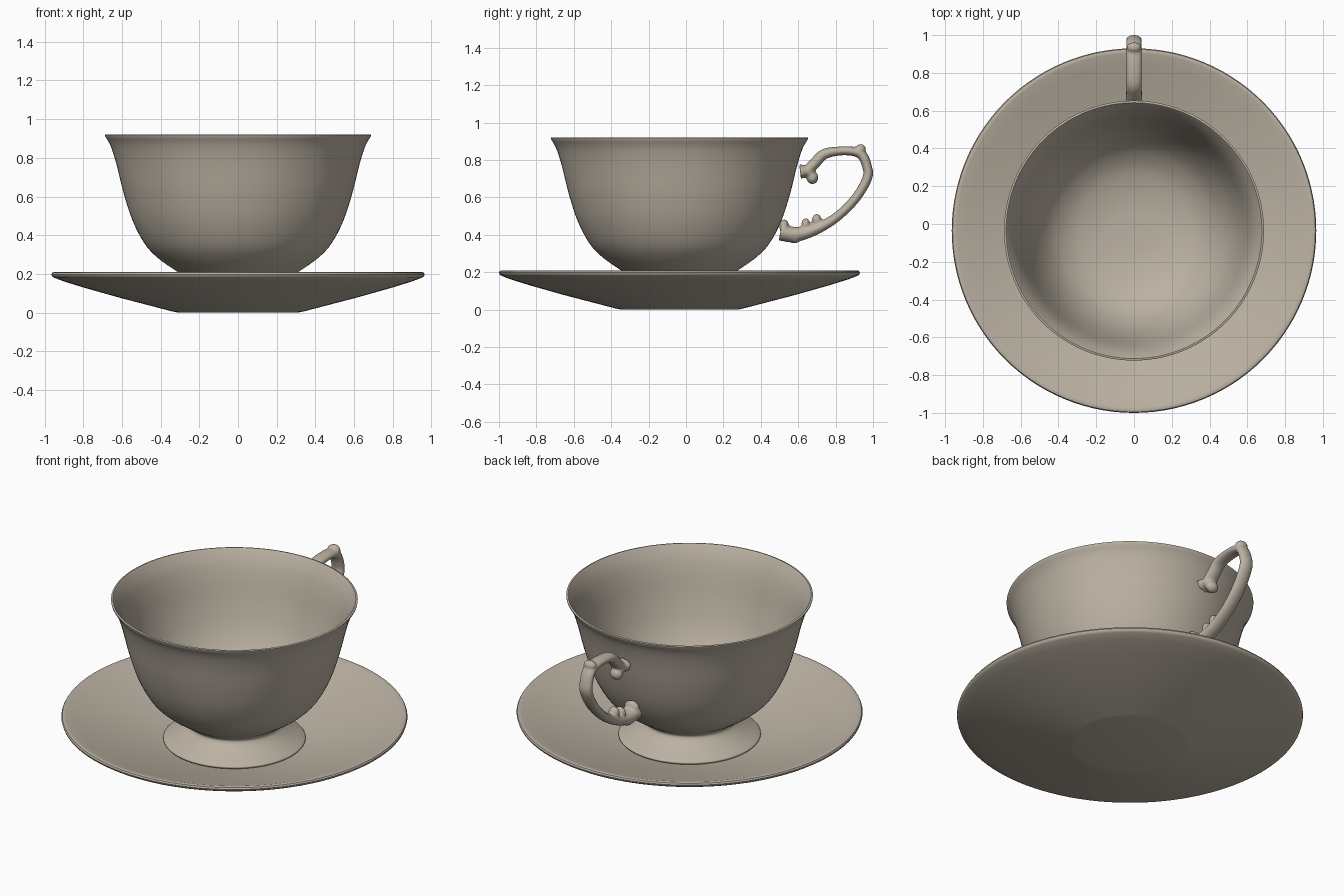
import bpy, bmesh, math
from mathutils import Vector

if "Cube" in bpy.data.objects:
    bpy.data.objects.remove(bpy.data.objects["Cube"])

CY = -0.035  # shared axis of cup and saucer
SEG = 112

china = bpy.data.materials.new("warm_beige_china")
china.diffuse_color = (0.50, 0.445, 0.365, 1)
china.use_nodes = True
china.node_tree.nodes["Principled BSDF"].inputs["Base Color"].default_value = china.diffuse_color


def catmull(pts, steps):
    """Smooth interpolation through tuples of any length."""
    vs = [Vector(p) for p in pts]
    vs = [vs[0] * 2 - vs[1]] + vs + [vs[-1] * 2 - vs[-2]]
    out = []
    for i in range(1, len(vs) - 2):
        a, b, c, d = vs[i - 1:i + 3]
        for s in range(steps):
            t = s / steps
            out.append(0.5 * (2 * b + (c - a) * t + (2 * a - 5 * b + 4 * c - d) * t * t
                              + (3 * b - a - 3 * c + d) * t ** 3))
    out.append(vs[-2])
    return out


def finish(bm, name, angle=40):
    bmesh.ops.recalc_face_normals(bm, faces=bm.faces)
    me = bpy.data.meshes.new(name)
    bm.to_mesh(me)
    bm.free()
    ob = bpy.data.objects.new(name, me)
    bpy.context.collection.objects.link(ob)
    me.materials.append(china)
    bpy.ops.object.select_all(action='DESELECT')
    bpy.context.view_layer.objects.active = ob
    ob.select_set(True)
    bpy.ops.object.shade_smooth_by_angle(angle=math.radians(angle))
    return ob


def lathe(name, profile):
    """Revolve a profile of (radius, z) whose ends lie on the axis."""
    bm = bmesh.new()
    rings = []
    for r, z in profile:
        if r < 1e-4:
            rings.append([bm.verts.new((0, CY, z))])
        else:
            rings.append([bm.verts.new((r * math.cos(2 * math.pi * k / SEG),
                                        CY + r * math.sin(2 * math.pi * k / SEG), z))
                          for k in range(SEG)])
    for a, b in zip(rings, rings[1:]):
        for k in range(SEG):
            n = (k + 1) % SEG
            quad = [a[k % len(a)], a[n % len(a)], b[n % len(b)], b[k % len(b)]]
            bm.faces.new(list(dict.fromkeys(quad)))
    return finish(bm, name)


# saucer: flat base, straight flaring side, rounded lip
lathe("saucer", [(0, 0), (0.31, 0), (0.34, 0.006), (0.62, 0.079), (0.80, 0.130), (0.90, 0.161),
                 (0.95, 0.180), (0.962, 0.188), (0.965, 0.198), (0.960, 0.207), (0.950, 0.210),
                 (0.938, 0.208), (0.88, 0.189), (0.72, 0.142), (0.55, 0.095),
                 (0.42, 0.062), (0.34, 0.046), (0.25, 0.038), (0, 0.036)])

# cup: hollow flared foot, bowl outside, rim, bowl inside
foot_under = [(0, 0.17), (0.14, 0.165), (0.23, 0.13), (0.32, 0.075), (0.375, 0.057)]
outer = catmull([(0.390, 0.057), (0.397, 0.067), (0.388, 0.077), (0.335, 0.105), (0.285, 0.138),
                 (0.262, 0.165), (0.275, 0.187), (0.33, 0.222), (0.415, 0.283), (0.482, 0.355),
                 (0.545, 0.475), (0.592, 0.62), (0.628, 0.765), (0.658, 0.86), (0.687, 0.912)], 4)
inner = catmull([(0.688, 0.919), (0.680, 0.921), (0.671, 0.914), (0.636, 0.85), (0.606, 0.76),
                 (0.570, 0.62), (0.523, 0.485), (0.460, 0.375), (0.39, 0.305), (0.30, 0.255),
                 (0.16, 0.222), (0, 0.215)], 4)
lathe("cup", foot_under + [tuple(p) for p in outer] + [tuple(p) for p in inner])

# handle: swept oval tube, path rows are (y, z, in-plane radius, half width)
path = catmull([(0.610, 0.738, 0.040, 0.058), (0.650, 0.745, 0.030, 0.046), (0.690, 0.785, 0.030, 0.042),
                (0.740, 0.832, 0.028, 0.042), (0.82, 0.848, 0.024, 0.042), (0.895, 0.846, 0.025, 0.042),
                (0.942, 0.825, 0.027, 0.042), (0.968, 0.765, 0.026, 0.042), (0.970, 0.705, 0.026, 0.042),
                (0.912, 0.602, 0.025, 0.042), (0.825, 0.511, 0.025, 0.042), (0.735, 0.450, 0.028, 0.042),
                (0.645, 0.413, 0.034, 0.044), (0.570, 0.402, 0.042, 0.050), (0.505, 0.415, 0.046, 0.058)], 6)
bm = bmesh.new()
N = 20
rings = []
for i, p in enumerate(path):
    q, o = path[min(i + 1, len(path) - 1)], path[max(i - 1, 0)]
    t = Vector((q[0] - o[0], q[1] - o[1])).normalized()
    ring = []
    for k in range(N):
        a = 2 * math.pi * k / N
        c, s = p[2] * math.cos(a), p[3] * math.sin(a)
        ring.append(bm.verts.new((s, p[0] - t.y * c, p[1] + t.x * c)))
    rings.append(ring)
for a, b in zip(rings, rings[1:]):
    for k in range(N):
        bm.faces.new((a[k], a[(k + 1) % N], b[(k + 1) % N], b[k]))
bm.faces.new(rings[0])
bm.faces.new(rings[-1][::-1])

# scroll ornaments on the handle: (y, z, radius y, radius z, half width)
for y, z, ry, rz, rx in [(0.676, 0.706, 0.032, 0.035, 0.040),   # upper curl
                         (0.655, 0.735, 0.035, 0.030, 0.044),
                         (0.934, 0.857, 0.028, 0.029, 0.040),   # thumb spur
                         (0.699, 0.478, 0.026, 0.034, 0.034),   # lower leaf bumps
                         (0.640, 0.455, 0.023, 0.035, 0.036),
                         (0.580, 0.388, 0.036, 0.034, 0.044),   # lower curl
                         (0.525, 0.445, 0.026, 0.038, 0.048)]:
    ball = bmesh.ops.create_uvsphere(bm, u_segments=20, v_segments=12, radius=1)
    for v in ball["verts"]:
        v.co = (v.co.x * rx, y + v.co.y * ry, z + v.co.z * rz)
handle = finish(bm, "handle")

# fuse the tube and ornaments into one soft form
mod = handle.modifiers.new("fuse", 'REMESH')
mod.mode = 'VOXEL'
mod.voxel_size = 0.007
mod.use_smooth_shade = True
soft = handle.modifiers.new("soften", 'SMOOTH')
soft.iterations = 5
for m in ("fuse", "soften"):
    bpy.ops.object.modifier_apply(modifier=m)
bpy.ops.object.shade_smooth()
